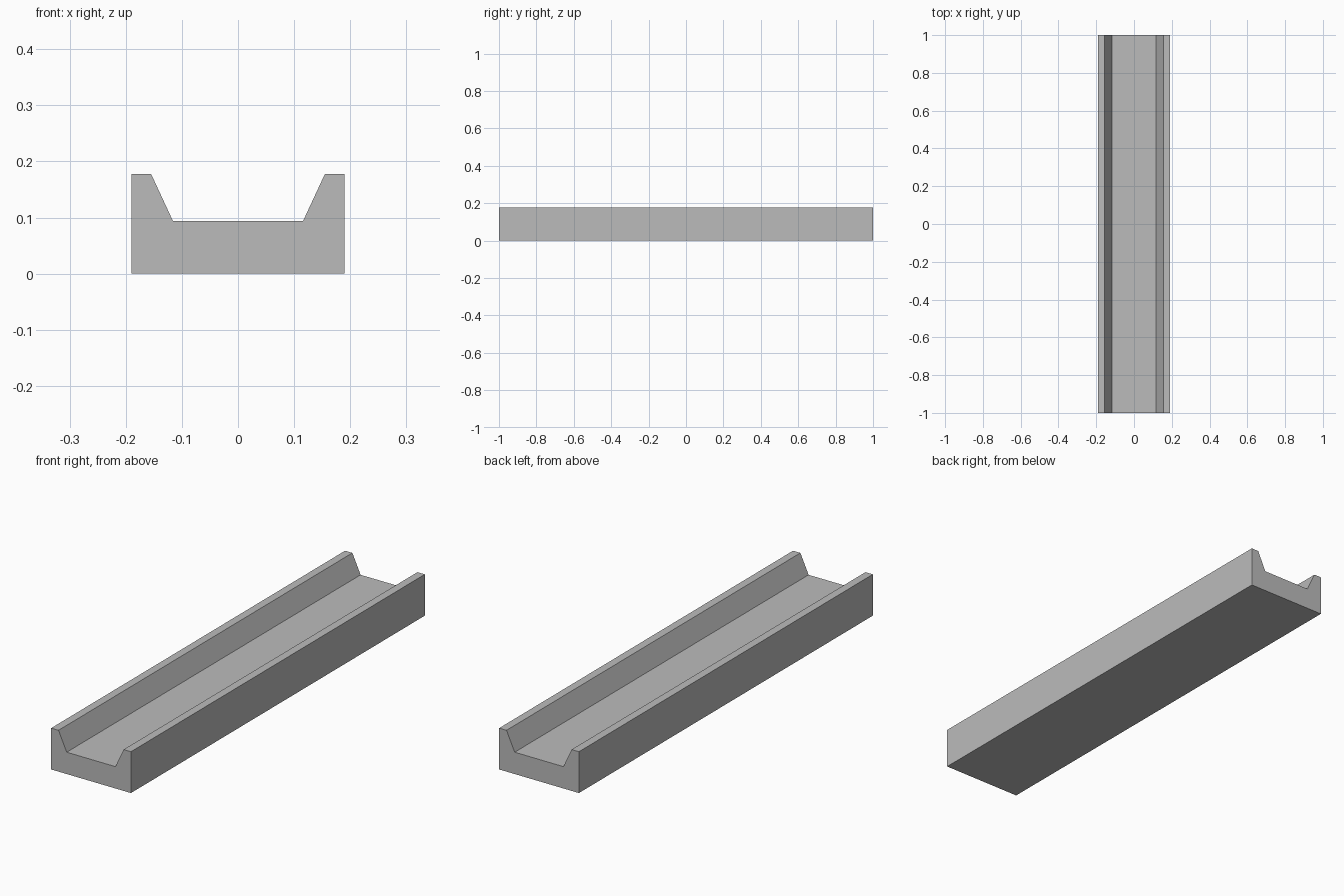
import bpy
import bmesh

cube = bpy.data.objects.get("Cube")
if cube:
    bpy.data.objects.remove(cube, do_unlink=True)

# Plain grey for the whole part
grey = bpy.data.materials.new("plain_grey")
grey.use_nodes = True
colour = (0.5, 0.5, 0.5, 1)
grey.diffuse_color = colour
grey.node_tree.nodes["Principled BSDF"].inputs["Base Color"].default_value = colour

# Half cross-section (x, z), mirrored to a full channel outline
LENGTH = 2.0
half = [(0.19, 0), (0.19, 0.178), (0.155, 0.178), (0.116, 0.094)]
outline = half + [(-x, z) for x, z in reversed(half)]

# Extrude the outline along y
bm = bmesh.new()
end = bm.faces.new([bm.verts.new((x, -LENGTH / 2, z)) for x, z in outline])
result = bmesh.ops.extrude_face_region(bm, geom=[end], use_keep_orig=True)
moved = [v for v in result["geom"] if isinstance(v, bmesh.types.BMVert)]
bmesh.ops.translate(bm, verts=moved, vec=(0, LENGTH, 0))
bmesh.ops.recalc_face_normals(bm, faces=bm.faces)

mesh = bpy.data.meshes.new("channel_rail")
bm.to_mesh(mesh)
bm.free()
mesh.materials.append(grey)
rail = bpy.data.objects.new("channel_rail", mesh)
bpy.context.collection.objects.link(rail)
